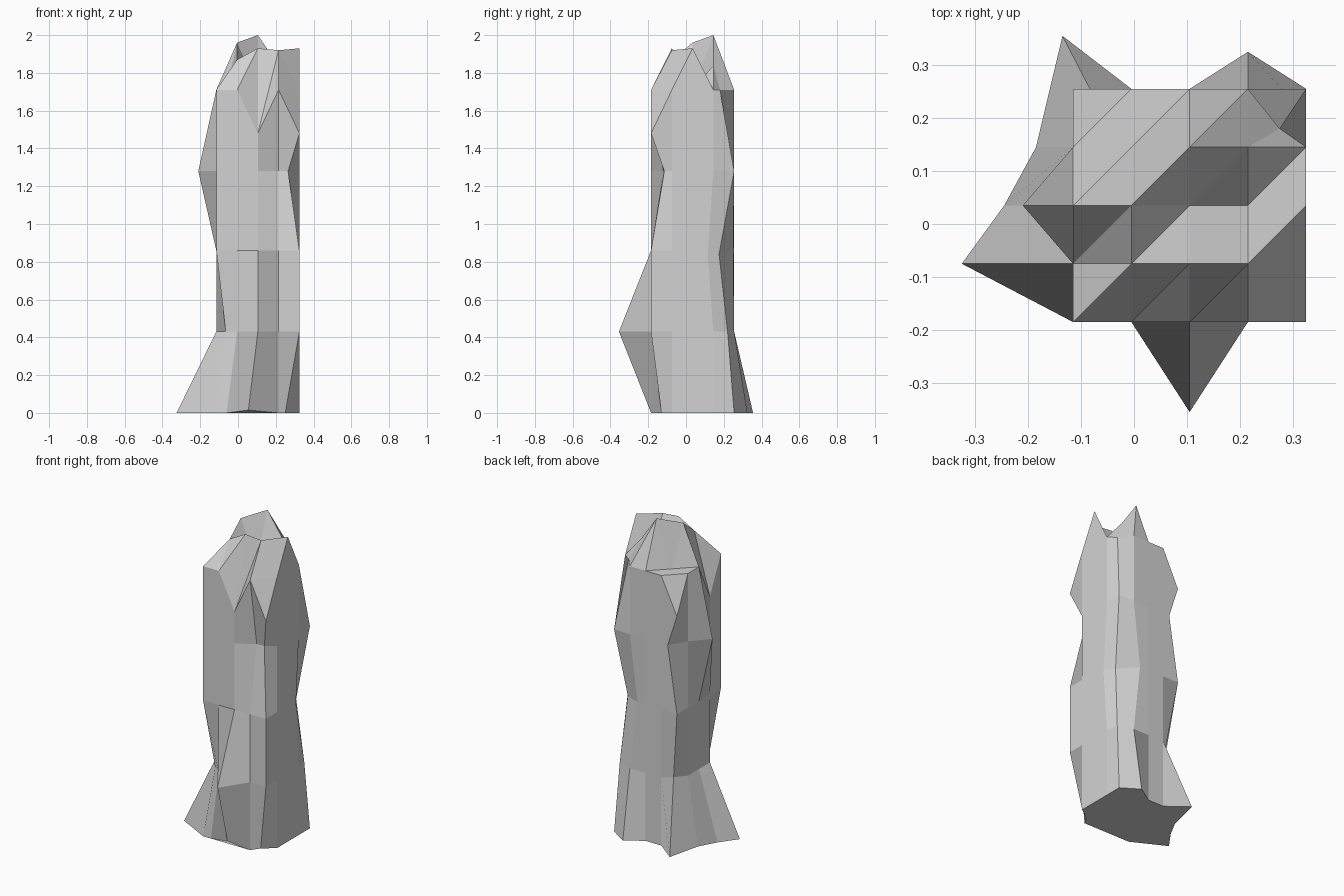
import bpy
import bmesh
from mathutils import Vector

cube = bpy.data.objects.get("Cube")
if cube:
    bpy.data.objects.remove(cube, do_unlink=True)

# Square column of 4 x 4 cells, off-centre, cut into four storeys
N, CELL, X0, Y0 = 4, 0.11, -0.115, -0.185
LEVELS = [0, 0.43, 0.86, 1.28, 1.71]

# Chipped and bulging points: (column, row, level) -> position
MOVED = {
    # flared foot
    (1, 0, 0): (-0.06, -0.185, 0), (2, 0, 0): (0.055, -0.185, 0.015),
    (4, 0, 0): (0.25, -0.13, 0), (3, 4, 0): (0.215, 0.325, 0),
    (0, 4, 0): (-0.135, 0.355, 0), (0, 3, 0): (-0.185, 0.145, 0),
    (0, 2, 0): (-0.245, 0.035, 0), (0, 1, 0): (-0.325, -0.075, 0),
    # lower storey
    (2, 0, 1): (0.105, -0.355, 0.43), (0, 0, 1): (-0.065, -0.135, 0.43),
    (0, 4, 1): (-0.06, 0.21, 0.43), (4, 4, 1): (0.31, 0.22, 0.43),
    # waist
    (4, 3, 2): (0.325, 0.115, 0.84), (4, 4, 2): (0.285, 0.175, 0.84),
    (3, 4, 2): (0.165, 0.25, 0.86),
    # upper storey
    (3, 0, 3): (0.215, -0.12, 1.28), (4, 0, 3): (0.265, -0.115, 1.28),
    (0, 4, 3): (-0.05, 0.255, 1.28), (0, 2, 3): (-0.21, 0.035, 1.28),
    # broken rim
    (2, 0, 4): (0.105, -0.185, 1.48), (4, 0, 4): (0.325, -0.185, 1.48),
    (4, 2, 4): (0.325, 0.035, 1.93), (4, 4, 4): (0.275, 0.18, 1.71),
    (0, 4, 4): (-0.115, 0.255, 1.48), (0, 1, 4): (-0.115, -0.075, 1.48),
}

# Heights of the jagged crown inside the rim, by row from the front
CROWN = [(1.87, 1.93, 1.92), (1.96, 1.71, 1.71), (1.71, 2.0, 1.84)]

bm = bmesh.new()
verts = {}


def point(i, j, k):
    """Return the shared vertex for a lattice position."""
    key = (i, j, k)
    if key not in verts:
        z = LEVELS[k]
        if k == N and 0 < i < N and 0 < j < N:
            z = CROWN[j - 1][i - 1]
        co = MOVED.get(key, (X0 + CELL * i, Y0 + CELL * j, z))
        verts[key] = bm.verts.new(Vector(co))
    return verts[key]


# Perimeter, counter-clockwise from the front corner
rim = ([(i, 0) for i in range(N)] + [(N, j) for j in range(N)]
       + [(N - i, N) for i in range(N)] + [(0, N - j) for j in range(N)])

# Side walls
for k in range(N):
    for a, b in zip(rim, rim[1:] + rim[:1]):
        bm.faces.new((point(*b, k), point(*b, k + 1),
                      point(*a, k + 1), point(*a, k)))

# Crown, each cell folded along the same diagonal
for i in range(N):
    for j in range(N):
        low, high = point(i, j, N), point(i + 1, j + 1, N)
        bm.faces.new((low, point(i + 1, j, N), high))
        bm.faces.new((low, high, point(i, j + 1, N)))

# Underside
bm.faces.new([point(*p, 0) for p in reversed(rim)])
bm.normal_update()

mesh = bpy.data.meshes.new("rock_pillar")
bm.to_mesh(mesh)
bm.free()
pillar = bpy.data.objects.new("rock_pillar", mesh)
bpy.context.collection.objects.link(pillar)

# Plain stone
stone = bpy.data.materials.new("grey_stone")
stone.use_nodes = True
colour = (0.65, 0.65, 0.65, 1)
stone.diffuse_color = colour
stone.node_tree.nodes["Principled BSDF"].inputs["Base Color"].default_value = colour
mesh.materials.append(stone)
